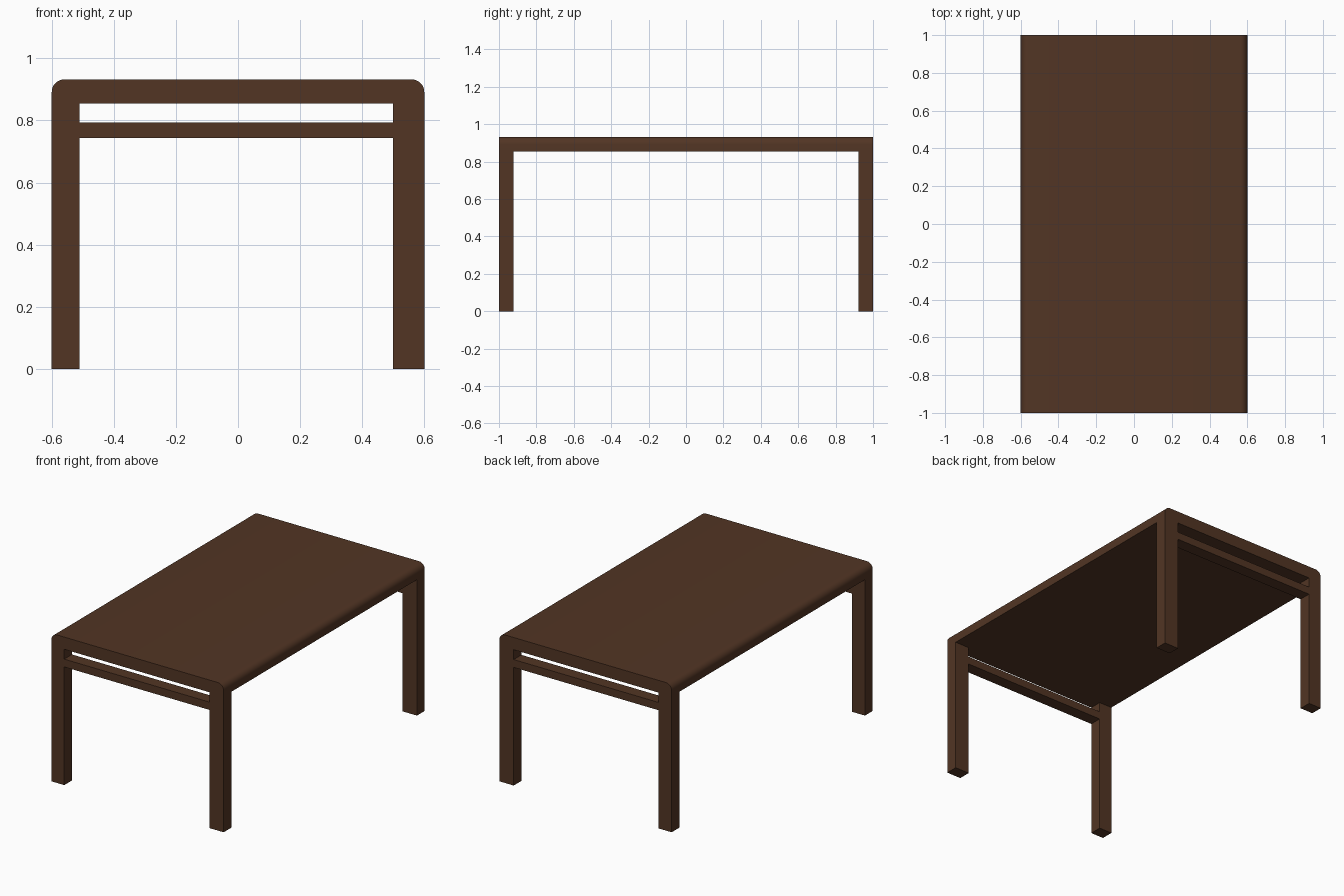
import bpy, bmesh, math

if "Cube" in bpy.data.objects:
    bpy.data.objects.remove(bpy.data.objects["Cube"])

wood = bpy.data.materials.new("dark brown wood")
wood.diffuse_color = (0.0844, 0.0356, 0.0176, 1)
wood.use_nodes = True
wood.node_tree.nodes["Principled BSDF"].inputs["Base Color"].default_value = wood.diffuse_color

HALF_W, HALF_L = 0.60, 1.0
TOP, UNDER = 0.932, 0.855
LEG_Y = 0.077          # leg depth along the length
LEFT_IN, RIGHT_IN = -0.51, 0.50
RADIUS = 0.04


def extrude_profile(name, points, y0, y1):
    """Extrude an x-z outline along y."""
    bm = bmesh.new()
    face = bm.faces.new([bm.verts.new((x, y0, z)) for x, z in points])
    ext = bmesh.ops.extrude_face_region(bm, geom=[face])
    verts = [v for v in ext["geom"] if isinstance(v, bmesh.types.BMVert)]
    bmesh.ops.translate(bm, verts=verts, vec=(0, y1 - y0, 0))
    bmesh.ops.recalc_face_normals(bm, faces=bm.faces)
    mesh = bpy.data.meshes.new(name)
    bm.to_mesh(mesh)
    bm.free()
    mesh.materials.append(wood)
    ob = bpy.data.objects.new(name, mesh)
    bpy.context.collection.objects.link(ob)
    return ob


def box(name, x0, x1, y0, y1, z0, z1):
    return extrude_profile(name, [(x0, z0), (x1, z0), (x1, z1), (x0, z1)], y0, y1)


# Tabletop: slab with rounded upper long edges
outline = [(-HALF_W, UNDER), (HALF_W, UNDER)]
for side, start in ((1, 0), (-1, 90)):
    for i in range(9):
        a = math.radians(start + i * 90 / 8)
        outline.append((side * (HALF_W - RADIUS) + RADIUS * math.cos(a),
                        TOP - RADIUS + RADIUS * math.sin(a)))
top = extrude_profile("tabletop", outline, -HALF_L, HALF_L)
bpy.context.view_layer.objects.active = top
top.select_set(True)
bpy.ops.object.shade_smooth_by_angle(angle=math.radians(30))

# Legs and a cross rail at each end
for end, y0, y1 in (("front", -HALF_L, -HALF_L + LEG_Y),
                    ("back", HALF_L - LEG_Y, HALF_L)):
    box(end + "_left_leg", -HALF_W, LEFT_IN, y0, y1, 0, UNDER)
    box(end + "_right_leg", RIGHT_IN, HALF_W, y0, y1, 0, UNDER)
    box(end + "_rail", LEFT_IN, RIGHT_IN, y0, y1, 0.744, 0.793)
